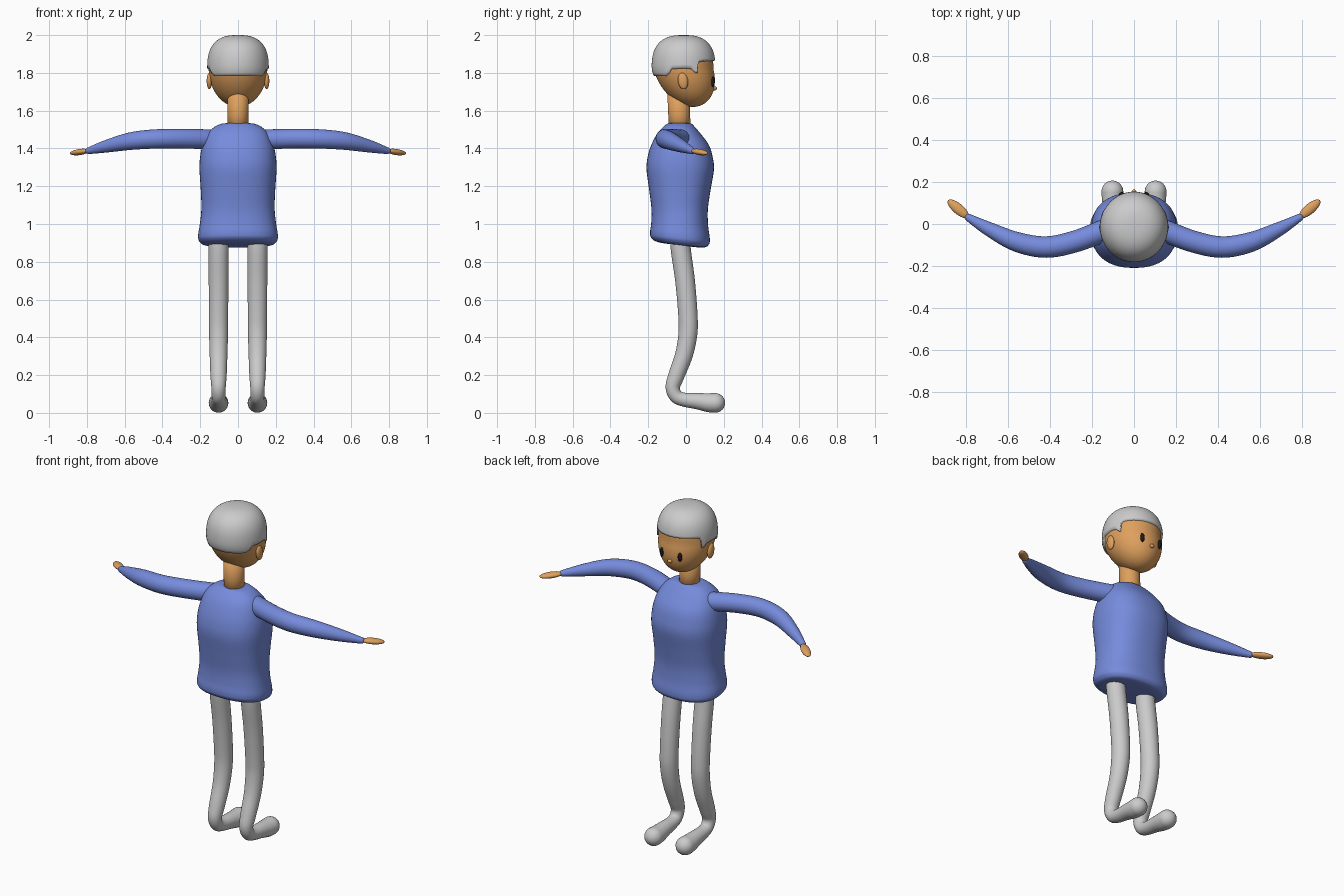
import bpy, bmesh, math
from mathutils import Vector, Matrix

if "Cube" in bpy.data.objects:
    bpy.data.objects.remove(bpy.data.objects["Cube"])


def material(name, rgb):
    m = bpy.data.materials.new(name)
    m.diffuse_color = (*rgb, 1)
    m.use_nodes = True
    m.node_tree.nodes["Principled BSDF"].inputs["Base Color"].default_value = m.diffuse_color
    return m


SKIN = material("skin", (0.73, 0.35, 0.11))
BLUE = material("blue_cloth", (0.18, 0.26, 0.72))
BLACK = material("black", (0.01, 0.01, 0.01))


def finish(name, bm, mat=None, mirror=False):
    bmesh.ops.recalc_face_normals(bm, faces=bm.faces)
    for f in bm.faces:
        f.smooth = True
    me = bpy.data.meshes.new(name)
    bm.to_mesh(me)
    bm.free()
    ob = bpy.data.objects.new(name, me)
    bpy.context.collection.objects.link(ob)
    if mat:
        me.materials.append(mat)
    if mirror:
        ob.modifiers.new("mirror", 'MIRROR').use_mirror_merge = False
    return ob


def skin_rings(name, rings, mat=None, mirror=False, cap_start=True):
    bm = bmesh.new()
    vs = [[bm.verts.new(p) for p in r] for r in rings]
    for a, b in zip(vs, vs[1:]):
        n = len(a)
        for i in range(n):
            j = (i + 1) % n
            bm.faces.new((a[i], a[j], b[j], b[i]))
    if cap_start:
        bm.faces.new(vs[0])
    bm.faces.new(vs[-1])
    return finish(name, bm, mat, mirror)


def spline(rows, steps=6):
    """Catmull-Rom through rows of any width."""
    ext = [rows[0]] + list(rows) + [rows[-1]]
    out = []
    for p0, p1, p2, p3 in zip(ext, ext[1:], ext[2:], ext[3:]):
        for k in range(steps):
            t = k / steps
            out.append([0.5 * (2 * b + (c - a) * t + (2 * a - 5 * b + 4 * c - d) * t * t
                               + (3 * b - a - 3 * c + d) * t ** 3)
                        for a, b, c, d in zip(p0, p1, p2, p3)])
    out.append(list(rows[-1]))
    return out


def tube(name, rows, side, mat=None, n=28):
    """Round tube along (x, y, z, radius) rows with domed ends, mirrored in x."""
    pts = spline(rows)
    pos = [Vector(p[:3]) for p in pts]
    rad = [p[3] for p in pts]
    t0 = (pos[1] - pos[0]).normalized()
    t1 = (pos[-1] - pos[-2]).normalized()
    tan = [t0] + [(b - a).normalized() for a, b in zip(pos, pos[2:])] + [t1]
    stations = list(zip(pos, rad, tan))
    dome = [math.radians(a) for a in (15, 30, 45, 60, 75, 87)]
    start = [(pos[0] - t0 * rad[0] * math.sin(a), rad[0] * math.cos(a), t0) for a in reversed(dome)]
    end = [(pos[-1] + t1 * rad[-1] * math.sin(a), rad[-1] * math.cos(a), t1) for a in dome]
    rings = []
    for p, r, t in start + stations + end:
        b = t.cross(Vector(side)).normalized()
        s = b.cross(t)
        rings.append([p + (s * math.cos(2 * math.pi * i / n) + b * math.sin(2 * math.pi * i / n)) * r
                      for i in range(n)])
    return skin_rings(name, rings, mat, True)


def blob(name, loc, radii, mat, rot=Matrix(), mirror=True):
    bm = bmesh.new()
    bmesh.ops.create_uvsphere(bm, u_segments=24, v_segments=16, radius=1,
                              matrix=Matrix.Translation(loc) @ rot @ Matrix.Diagonal((*radii, 1)))
    return finish(name, bm, mat, mirror)


def spow(v, e):
    return math.copysign(abs(v) ** e, v)


# Sweater body: z, half width, back y, face-side y
body = [(1.535, .04, -.075, .0), (1.53, .09, -.10, .03), (1.51, .13, -.125, .05),
        (1.475, .163, -.155, .08), (1.42, .187, -.183, .12), (1.36, .20, -.202, .14),
        (1.29, .204, -.209, .148), (1.18, .197, -.195, .13), (1.08, .194, -.183, .116),
        (1.0, .202, -.184, .117), (.94, .211, -.19, .126), (.908, .204, -.184, .12),
        (.89, .17, -.15, .09), (.886, .05, -.06, .0)]
rings = []
for z, a, y0, y1 in spline(body):
    cy, ry = (y0 + y1) / 2, (y1 - y0) / 2
    w = max(0, min(1, (1.05 - z) / .12))
    ring = []
    for i in range(64):
        t = 2 * math.pi * i / 64
        x, y = a * spow(math.cos(t), .85), cy + ry * spow(math.sin(t), .85)
        ring.append((x, y, z - .12 * w * (y + .03)))
    rings.append(ring)
skin_rings("sweater_body", rings, BLUE)

# Neck
skin_rings("neck", [[(.056 * math.cos(math.pi * i / 16), c + .058 * math.sin(math.pi * i / 16), z)
                     for i in range(32)] for z, c in ((1.49, -.034), (1.58, -.036), (1.72, -.042))], SKIN)

# Head: egg shape, boxier on top, chin pushed toward the face side
ZC, E = 1.82, .75


def head_point(t, phi, rx, ry, top):
    if phi >= 0:
        c, z = math.cos(phi) ** E, ZC + (top - ZC) * math.sin(phi) ** E
    else:
        c, z = math.cos(phi), ZC + .2 * math.sin(phi)
    cy = -.013 + .05 * max(0, (ZC - z) / .2)
    return (rx * c * math.cos(t), cy + ry * c * math.sin(t), z)


N = 120
angles = [2 * math.pi * i / N for i in range(N)]
skin_rings("head", [[head_point(t, math.radians(-89 + 178 * k / 40), .154, .158, 1.985)
                     for t in angles] for k in range(41)], SKIN)

# Hair cap with a stepped lower edge: (y, z) of the hairline
hairline = [(-.19, 1.785), (-.12, 1.783), (-.095, 1.80), (-.08, 1.82), (0, 1.825),
            (.03, 1.82), (.048, 1.80), (.056, 1.80), (.066, 1.86), (.1, 1.865), (.2, 1.867)]


def hair_phi(t):
    y = -.013 + .168 * math.sin(t)
    for (ya, za), (yb, zb) in zip(hairline, hairline[1:]):
        if ya <= y <= yb:
            z = za + (zb - za) * (y - ya) / (yb - ya)
            break
    return -math.asin((ZC - z) / .2) if z < ZC else math.asin(((z - ZC) / .18) ** (1 / E))


low = [hair_phi(t) for t in angles]
rings = [[head_point(t, p, .15, .154, 1.98) for t, p in zip(angles, low)]]
for k in range(25):
    f = k / 24
    rings.append([head_point(t, p + (math.radians(89) - p) * f, .163, .169, 2.0)
                  for t, p in zip(angles, low)])
skin_rings("hair", rings, cap_start=False)

# Ears, eyes and nose
blob("ears", (.152, -.016, 1.757), (.014, .027, .044), SKIN, Matrix.Rotation(.15, 4, 'X'))
blob("eyes", (.06, .143, 1.753), (.012, .009, .027), BLACK, Matrix.Rotation(-.35, 4, 'Z'))
blob("nose", (0, .151, 1.718), (.013, .013, .011), SKIN, mirror=False)

# Sleeves and hands
tube("sleeves", [(.14, -.03, 1.447, .053), (.28, -.083, 1.452, .052), (.42, -.11, 1.451, .051),
                 (.56, -.085, 1.44, .047), (.69, -.025, 1.413, .034), (.79, .031, 1.388, .018)],
     (0, 0, 1), BLUE)
blob("hands", (.838, .072, 1.381), (.064, .025, .016), SKIN,
     Matrix.Rotation(math.radians(40), 4, 'Z') @ Matrix.Rotation(.12, 4, 'Y'))

# Trouser legs running into rounded feet
leg = [(-.032, .95, .053), (-.027, .86, .053), (-.005, .7, .052), (.01, .52, .051),
       (.01, .42, .05), (-.01, .31, .047), (-.05, .2, .043), (-.07, .135, .038),
       (-.052, .088, .036), (-.01, .07, .037), (.06, .062, .043), (.12, .054, .05), (.155, .053, .052)]
tube("legs_and_feet", [(.103, y, z, r) for y, z, r in leg], (1, 0, 0))
